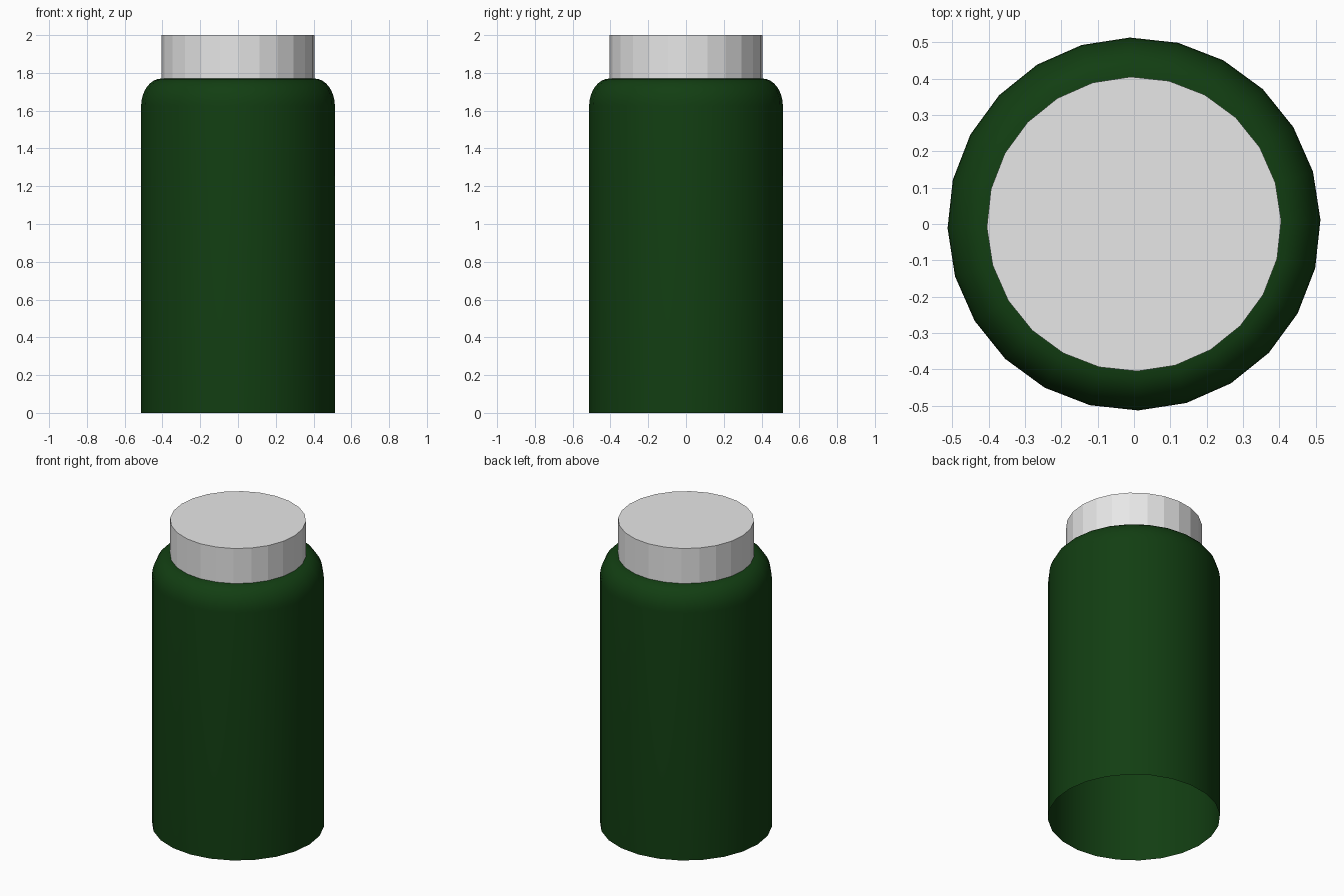
import bpy, bmesh, math

if "Cube" in bpy.data.objects:
    bpy.data.objects.remove(bpy.data.objects["Cube"])

SIDES = 24
TURN = math.radians(1.3)


def material(name, rgb):
    m = bpy.data.materials.new(name)
    m.diffuse_color = (*rgb, 1)
    m.use_nodes = True
    m.node_tree.nodes["Principled BSDF"].inputs["Base Color"].default_value = m.diffuse_color
    return m


def lathe(name, profile, mat, smooth, close_top=False):
    """Revolve (radius, z) points, listed bottom to top, around z."""
    bm = bmesh.new()
    rings = [[bm.verts.new((r * math.cos(TURN + math.tau * i / SIDES),
                            r * math.sin(TURN + math.tau * i / SIDES), z))
              for i in range(SIDES)] for r, z in profile]
    for a, b in zip(rings, rings[1:]):
        for i in range(SIDES):
            j = (i + 1) % SIDES
            bm.faces.new((a[i], a[j], b[j], b[i])).smooth = smooth
    if close_top:
        bm.faces.new(rings[-1])
    mesh = bpy.data.meshes.new(name)
    bm.to_mesh(mesh)
    bm.free()
    mesh.materials.append(mat)
    obj = bpy.data.objects.new(name, mesh)
    bpy.context.collection.objects.link(obj)
    return obj


green = material("dark green", (0.006, 0.048, 0.006))
grey = material("light grey", (0.8, 0.8, 0.8))

# Bottle body: open at the bottom, straight wall, rounded shoulder, flat rim
STEPS = 8
shoulder = [(0.405 + 0.108 * math.cos(math.pi / 2 * k / STEPS),
             1.625 + 0.145 * math.sin(math.pi / 2 * k / STEPS))
            for k in range(STEPS + 1)]
lathe("bottle_body", [(0.513, 0.0)] + shoulder, green, True)

# Lid: faceted disc sitting on the shoulder
lathe("lid", [(0.405, 1.77), (0.405, 2.0)], grey, False, close_top=True)
